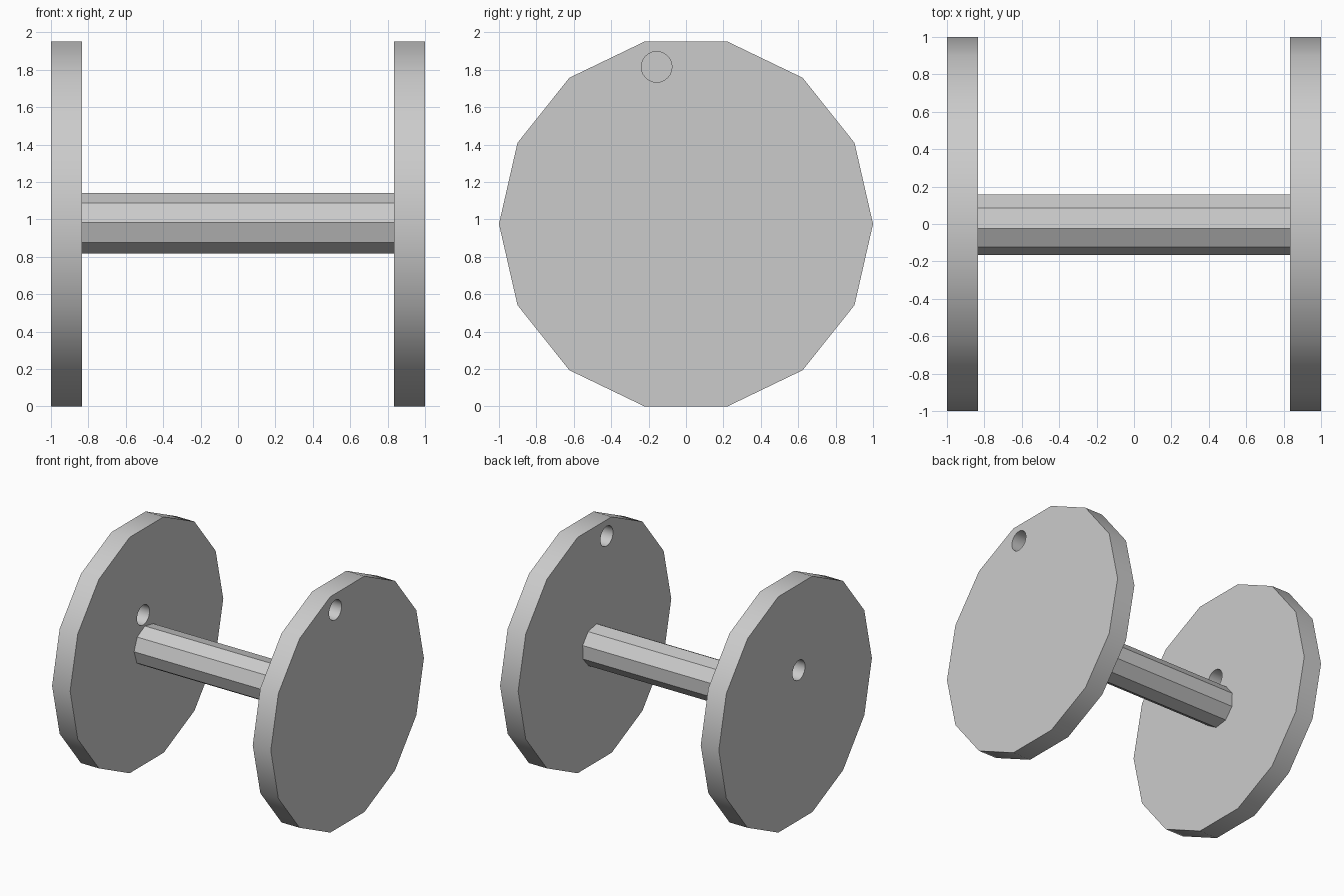
import bpy
import bmesh
from math import radians
from mathutils import Matrix, Vector

if "Cube" in bpy.data.objects:
    bpy.data.objects.remove(bpy.data.objects["Cube"], do_unlink=True)

CENTRE_Z = 0.975
THICKNESS = 0.165
DISC_X = 1 - THICKNESS / 2

grey = bpy.data.materials.new("plain_grey")
grey.use_nodes = True
grey.diffuse_color = (0.6, 0.6, 0.6, 1)
grey.node_tree.nodes["Principled BSDF"].inputs["Base Color"].default_value = grey.diffuse_color


def bar(name, sides, radius, length, centre, turn=0):
    """Prism lying along x, first corner turned up from +y."""
    bm = bmesh.new()
    matrix = Matrix.Rotation(radians(turn), 4, 'X') @ Matrix.Rotation(radians(90), 4, 'Y')
    bmesh.ops.create_cone(bm, cap_ends=True, segments=sides, radius1=radius,
                          radius2=radius, depth=length, matrix=matrix)
    bmesh.ops.recalc_face_normals(bm, faces=bm.faces)
    mesh = bpy.data.meshes.new(name)
    bm.to_mesh(mesh)
    bm.free()
    mesh.materials.append(grey)
    obj = bpy.data.objects.new(name, mesh)
    obj.location = Vector(centre)
    bpy.context.collection.objects.link(obj)
    return obj


def select_only(obj):
    bpy.ops.object.select_all(action='DESELECT')
    obj.select_set(True)
    bpy.context.view_layer.objects.active = obj


def flange(name, x, hole_y, hole_z):
    """Spool end disc with one thread hole drilled through."""
    disc = bar(name, 14, 1, THICKNESS, (x, 0, CENTRE_Z))
    drill = bar(name + "_drill", 24, 0.082, 0.4, (x, hole_y, hole_z))
    drill.hide_render = True
    cut = disc.modifiers.new("hole", 'BOOLEAN')
    cut.operation = 'DIFFERENCE'
    cut.solver = 'EXACT'
    cut.object = drill
    select_only(disc)
    bpy.ops.object.modifier_apply(modifier=cut.name)
    bpy.data.objects.remove(drill, do_unlink=True)
    bpy.ops.object.shade_smooth_by_angle(angle=radians(30))


# End discs: one hole near the rim, the other beside the axle
flange("left_disc", DISC_X, -0.157, 1.815)
flange("right_disc", -DISC_X, -0.045, 1.24)

# Faceted axle between the discs
bar("axle", 9, 0.165, 2 - 2 * THICKNESS, (0, 0, CENTRE_Z + 0.003), turn=18.5)
